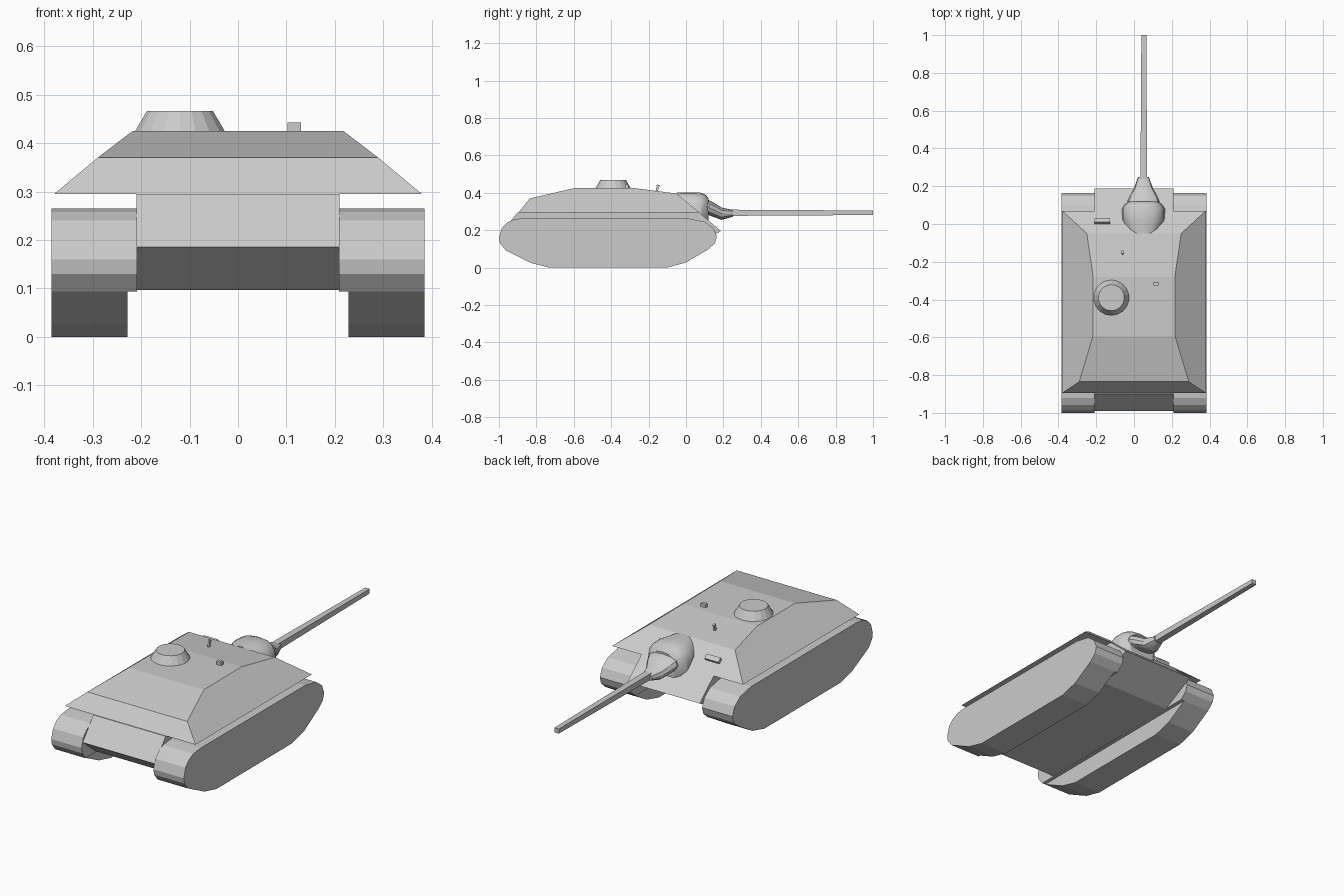
import bpy, bmesh, math

if "Cube" in bpy.data.objects:
    bpy.data.objects.remove(bpy.data.objects["Cube"])


def make(name, verts, faces, smooth=False):
    me = bpy.data.meshes.new(name)
    bm = bmesh.new()
    vs = [bm.verts.new(v) for v in verts]
    for f in faces:
        bm.faces.new([vs[i] for i in f])
    bmesh.ops.recalc_face_normals(bm, faces=bm.faces)
    bm.to_mesh(me)
    bm.free()
    ob = bpy.data.objects.new(name, me)
    bpy.context.collection.objects.link(ob)
    if smooth:
        bpy.ops.object.select_all(action='DESELECT')
        ob.select_set(True)
        bpy.context.view_layer.objects.active = ob
        bpy.ops.object.shade_smooth_by_angle(angle=math.radians(30))
    return ob


def loft(name, rings, smooth=False):
    n = len(rings[0])
    faces = [tuple(range(n)), tuple(range((len(rings) - 1) * n, len(rings) * n))]
    for r in range(len(rings) - 1):
        for i in range(n):
            j = (i + 1) % n
            faces.append((r * n + i, r * n + j, (r + 1) * n + j, (r + 1) * n + i))
    return make(name, [v for ring in rings for v in ring], faces, smooth)


def extrude_x(name, profile, x0, x1):
    return loft(name, [[(x, y, z) for y, z in profile] for x in (x0, x1)])


def ring_y(y, cx, cz, rx, rz, n, power=1.0, turn=0.0):
    out = []
    for i in range(n):
        a = 2 * math.pi * i / n + turn
        c, s = math.cos(a), math.sin(a)
        out.append((cx + rx * math.copysign(abs(c) ** power, c), y,
                    cz + rz * math.copysign(abs(s) ** power, s)))
    return out


def box(name, loc, size, tilt=0.0):
    bpy.ops.mesh.primitive_cube_add(size=1, location=loc, rotation=(tilt, 0, 0))
    ob = bpy.context.object
    ob.name, ob.scale = name, size
    return ob


# Tracks: full belt plus a narrow inner strip that stops at hull floor height
belt = [(-1, .16), (-.985, .21), (-.957, .24), (-.92, .258), (-.86, .265),
        (.01, .263), (.1, .245), (.147, .21), (.165, .165), (.155, .13),
        (.12, .098), (0, .027), (-.1, 0), (-.73, 0), (-.83, .025),
        (-.965, .093), (-.995, .13)]
inner = [p for p in belt if p[1] > .09]
for side, s in (("left", -1), ("right", 1)):
    extrude_x(side + "_track", belt, s * .228, s * .385)
    extrude_x(side + "_track_inner_strip", inner, s * .209, s * .228)

# Lower hull between the tracks
extrude_x("lower_hull", [(-.88, .097), (-.99, .185), (-.9, .295), (.07, .295),
                         (.187, .195), (0, .097)], -.21, .21)

# Upper hull: sloped casemate (y, half width, z from rear to bow)
outline = [(-.895, .38, .295), (-.835, .29, .37), (-.595, .218, .425),
           (-.28, .216, .425), (-.05, .25, .396), (.07, .38, .295)]
loft("upper_hull", [[(s * hw, y, z) for y, hw, z in outline] for s in (-1, 1)])

# Gun: ball housing, tapered mantlet and square barrel
ball = [(-.05, .3, .08, .1), (.02, .295, .115, .107), (.08, .295, .114, .105),
        (.105, .3, .098, .09), (.12, .3, .075, .07)]
loft("gun_housing", [ring_y(y, .05, cz, rx, rz, 16, .75) for y, cz, rx, rz in ball], True)
head = [(.095, .32, .08, .045), (.122, .32, .085, .04), (.15, .308, .073, .038),
        (.19, .288, .05, .033), (.25, .29, .028, .018)]
loft("gun_mantlet", [ring_y(y, .05, cz, rx, rz, 12, .85) for y, cz, rx, rz in head], True)
loft("gun_barrel", [ring_y(y, .052, .293, r * 1.414, r * 1.3, 4, 1, math.pi / 4)
                    for y, r in ((.22, .018), (1, .013))])

# Commander cupola
bpy.ops.mesh.primitive_cone_add(vertices=18, radius1=.097, radius2=.069, depth=.047,
                                location=(-.12, -.39, .4435))
bpy.context.object.name = "cupola"

# Small roof and front plate fittings
box("roof_periscope", (.116, -.317, .432), (.028, .018, .022))
box("roof_sight", (-.06, -.153, .423), (.009, .012, .036), -.25)
box("sight_head", (-.06, -.149, .438), (.011, .016, .009), -.25)
box("driver_visor", (-.168, .012, .35), (.08, .026, .024), -.7)
